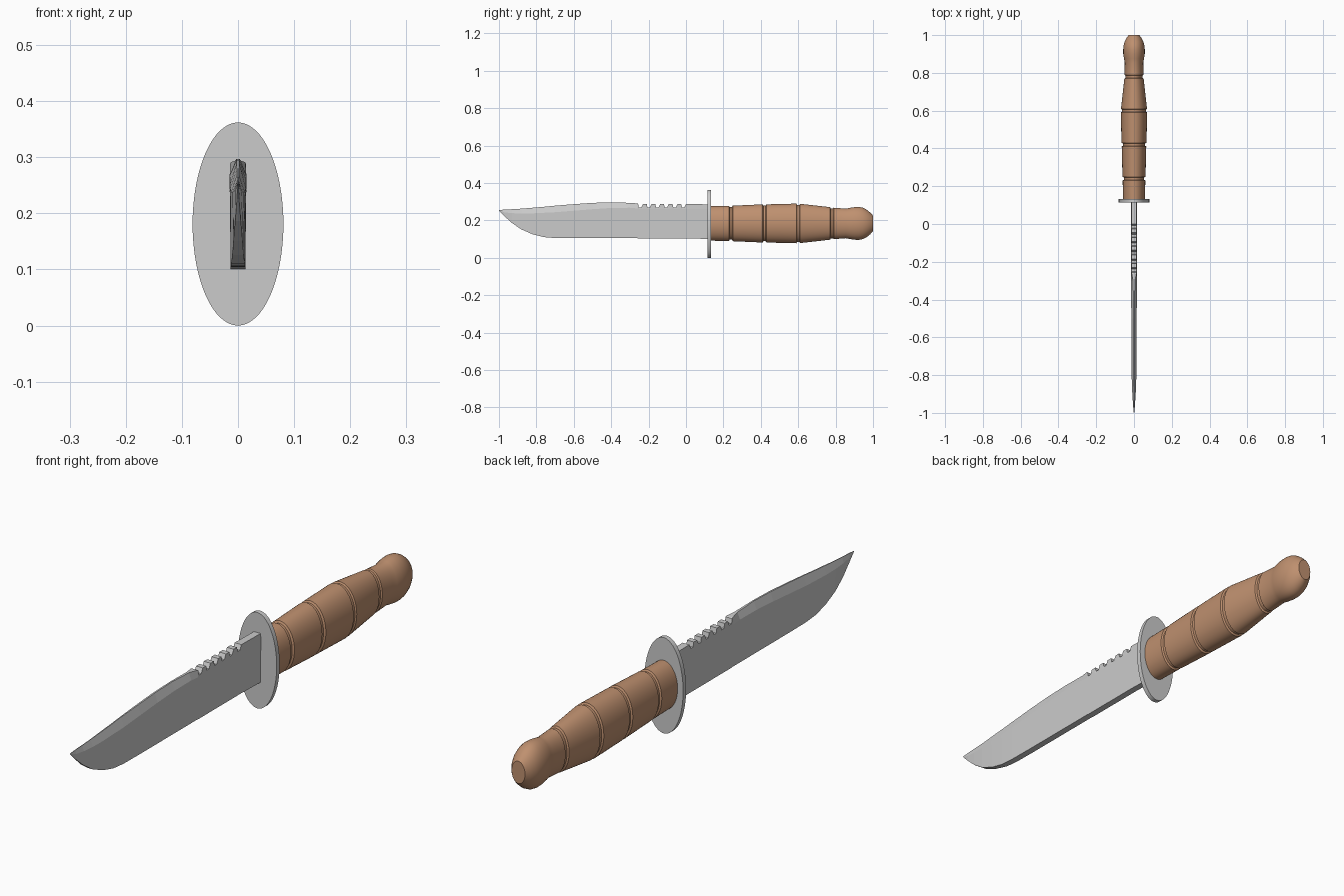
import bpy, bmesh, math


def loft(name, rings, smooth_angle=None, color=None):
    """Skin a list of equally sized point rings and cap both ends."""
    bm = bmesh.new()
    rows = [[bm.verts.new(p) for p in ring] for ring in rings]
    n = len(rows[0])
    for a, b in zip(rows, rows[1:]):
        for i in range(n):
            j = (i + 1) % n
            bm.faces.new((a[i], a[j], b[j], b[i]))
    bm.faces.new(rows[0])
    bm.faces.new(rows[-1])
    bmesh.ops.recalc_face_normals(bm, faces=bm.faces)
    mesh = bpy.data.meshes.new(name)
    bm.to_mesh(mesh)
    bm.free()
    obj = bpy.data.objects.new(name, mesh)
    bpy.context.collection.objects.link(obj)
    if color:
        mat = bpy.data.materials.new(name + "_material")
        mat.diffuse_color = color
        mesh.materials.append(mat)
    if smooth_angle:
        bpy.ops.object.select_all(action='DESELECT')
        obj.select_set(True)
        bpy.context.view_layer.objects.active = obj
        bpy.ops.object.shade_smooth_by_angle(angle=math.radians(smooth_angle))
    return obj


def ellipse(y, rx, rz, zc, n=48):
    return [(rx * math.cos(2 * math.pi * i / n), y,
             zc + rz * math.sin(2 * math.pi * i / n)) for i in range(n)]


def blade_ring(y, zb, zr, zt, wb, wr, wt):
    return [(-wb, y, zb), (wb, y, zb), (wr, y, zr),
            (wt, y, zt), (-wt, y, zt), (-wr, y, zr)]


# Blade: y, edge z, bevel z, spine z, then half widths at those heights
stations = [
    (-1.00, .252, .254, .256, .0005, .001, .0005),
    (-0.97, .222, .243, .258, .002, .004, .001),
    (-0.93, .186, .239, .260, .005, .007, .001),
    (-0.88, .152, .237, .263, .008, .010, .001),
    (-0.82, .126, .238, .268, .010, .012, .002),
    (-0.76, .111, .241, .273, .012, .013, .002),
    (-0.70, .106, .244, .279, .013, .014, .002),
    (-0.60, .105, .252, .287, .013, .014, .003),
    (-0.50, .105, .260, .294, .013, .014, .003),
    (-0.40, .105, .267, .297, .013, .015, .003),
    (-0.30, .105, .268, .294, .013, .015, .005),
    (-0.26, .105, .264, .291, .013, .015, .013),
]
# Saw teeth along the spine
for i in range(6):
    for dy, zt in ((0, .288), (.004, .270), (.017, .270), (.026, .288)):
        stations.append((-.256 + i * .046 + dy, .104, .262, zt, .013, .015, .014))
stations.append((.125, .101, .262, .286, .013, .015, .014))
loft("blade", [blade_ring(*s) for s in stations])

# Oval guard
loft("guard", [ellipse(y, .081, .181, .181, 64) for y in (.115, .133)], 30)

# Handle body outline: y, half width x, half height z
profile = [(.125, .058, .092), (.23, .060, .094), (.25, .061, .095),
           (.41, .065, .102), (.43, .066, .102), (.59, .070, .106),
           (.61, .069, .105), (.77, .051, .087), (.79, .050, .084),
           (.855, .049, .079), (.875, .053, .083), (.90, .057, .087),
           (.925, .057, .088), (.945, .055, .084), (.965, .050, .074),
           (.985, .040, .058), (1.0, .028, .042)]
handle_rings = []
for i, (y, rx, rz) in enumerate(profile):
    handle_rings.append(ellipse(y, rx, rz, .184))
    # Grooves sit between each close pair of rings
    if y in (.23, .41, .59, .77):
        for dy in (.004, .016):
            handle_rings.append(ellipse(y + dy, rx - .006, rz - .007, .184))
loft("handle", handle_rings, 30, (.52, .28, .16, 1))
